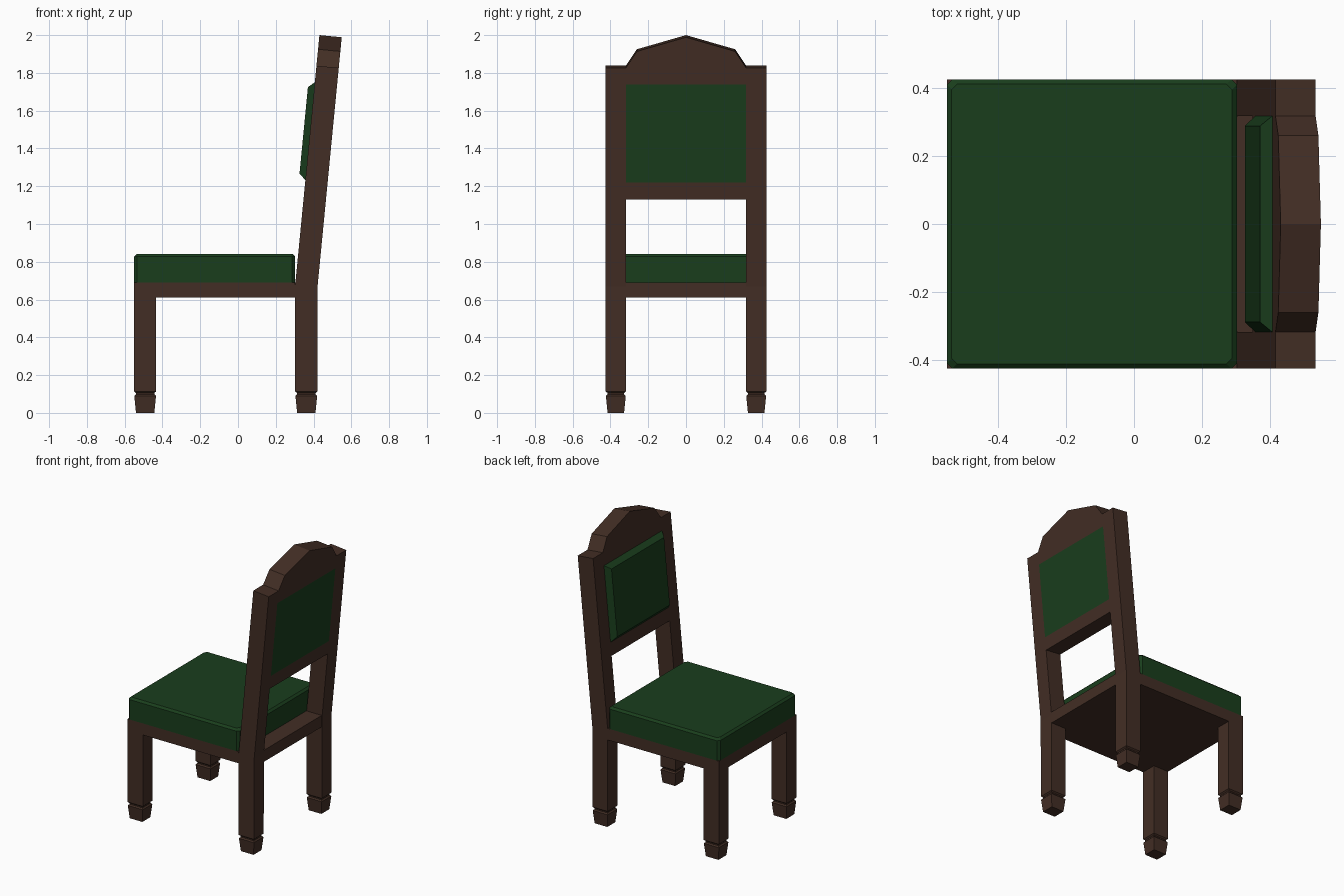
import bpy, bmesh

if "Cube" in bpy.data.objects:
    bpy.data.objects.remove(bpy.data.objects["Cube"])


def material(name, color):
    m = bpy.data.materials.new(name)
    m.diffuse_color = (*color, 1)
    m.use_nodes = True
    m.node_tree.nodes["Principled BSDF"].inputs["Base Color"].default_value = m.diffuse_color
    return m


WOOD = material("dark_wood", (0.055, 0.027, 0.018))
FABRIC = material("green_fabric", (0.010, 0.048, 0.012))


def loft(name, rings, mat):
    """Skin a stack of equal-length point loops and cap both ends."""
    bm = bmesh.new()
    loops = [[bm.verts.new(p) for p in ring] for ring in rings]
    n = len(loops[0])
    for a, b in zip(loops, loops[1:]):
        for i in range(n):
            j = (i + 1) % n
            bm.faces.new((a[i], a[j], b[j], b[i]))
    bm.faces.new(loops[0])
    bm.faces.new(loops[-1])
    bmesh.ops.recalc_face_normals(bm, faces=bm.faces)
    mesh = bpy.data.meshes.new(name)
    bm.to_mesh(mesh)
    bm.free()
    mesh.materials.append(mat)
    ob = bpy.data.objects.new(name, mesh)
    bpy.context.collection.objects.link(ob)
    return ob


def rect(x0, x1, y0, y1, z, inset=0):
    x0, x1, y0, y1 = x0 + inset, x1 - inset, y0 + inset, y1 - inset
    return [(x0, y0, z), (x1, y0, z), (x1, y1, z), (x0, y1, z)]


def lean(y, z, depth):
    """Point on the tilted back: z along its front face, depth behind that face."""
    return (0.305 + 0.097 * (z - 0.7) + depth, y, z - 0.097 * depth)


def back_part(name, layers, mat):
    return loft(name, [[lean(y, z, d) for y, z in prof] for d, prof in layers], mat)


def box_profile(half, z0, z1):
    return [(-half, z0), (half, z0), (half, z1), (-half, z1)]


THICK = 0.118
IN, OUT = 0.318, 0.425          # inner and outer y of the legs
FOOT = [(0, 0.01), (0.09, 0.001), (0.098, 0.009), (0.106, 0.009), (0.114, 0)]

# Legs with notched, tapered feet; the rear ones continue into leaning posts
for side, y0, y1 in (("right", -OUT, -IN), ("left", IN, OUT)):
    rings = [rect(-0.55, -0.433, y0, y1, z, i) for z, i in FOOT]
    loft("front_leg_" + side, rings + [rect(-0.55, -0.433, y0, y1, 0.69)], WOOD)
    rings = [rect(0.303, 0.42, y0, y1, z, i) for z, i in FOOT]
    for z in (0.68, 1.838):
        rings.append([lean(y0, z, 0), lean(y0, z, THICK), lean(y1, z, THICK), lean(y1, z, 0)])
    loft("back_post_" + side, rings, WOOD)

# Seat frame
loft("seat_frame", [rect(-0.55, 0.42, -IN, IN, z) for z in (0.61, 0.69)], WOOD)
for side, y0, y1 in (("right", -OUT, -IN), ("left", IN, OUT)):
    loft("seat_rail_" + side, [rect(-0.433, 0.303, y0, y1, z) for z in (0.61, 0.69)], WOOD)


# Seat cushion with chamfered upright corners and top edge
def octagon(z, inset):
    x0, x1, y, c = -0.55 + inset, 0.302 - inset, OUT - inset, 0.016
    return [(x0 + c, -y, z), (x1 - c, -y, z), (x1, -y + c, z), (x1, y - c, z),
            (x1 - c, y, z), (x0 + c, y, z), (x0, y - c, z), (x0, -y + c, z)]


loft("seat_cushion", [octagon(0.69, 0), octagon(0.828, 0), octagon(0.842, 0.014)], FABRIC)

# Lower back rail and shaped crest rail
rail = box_profile(IN, 1.141, 1.232)
back_part("back_rail", [(0, rail), (THICK, rail)], WOOD)
crest = [(-IN, 1.75), (IN, 1.75), (IN, 1.838), (0.26, 1.925),
         (0, 2.0), (-0.26, 1.925), (-IN, 1.838)]
back_part("crest_rail", [(0, crest), (THICK, crest)], WOOD)

# Padded back panel, raised with sloped borders at the front
pad = box_profile(IN, 1.232, 1.75)
back_part("back_cushion", [(-0.034, box_profile(0.288, 1.264, 1.722)), (0, pad), (THICK, pad)], FABRIC)
